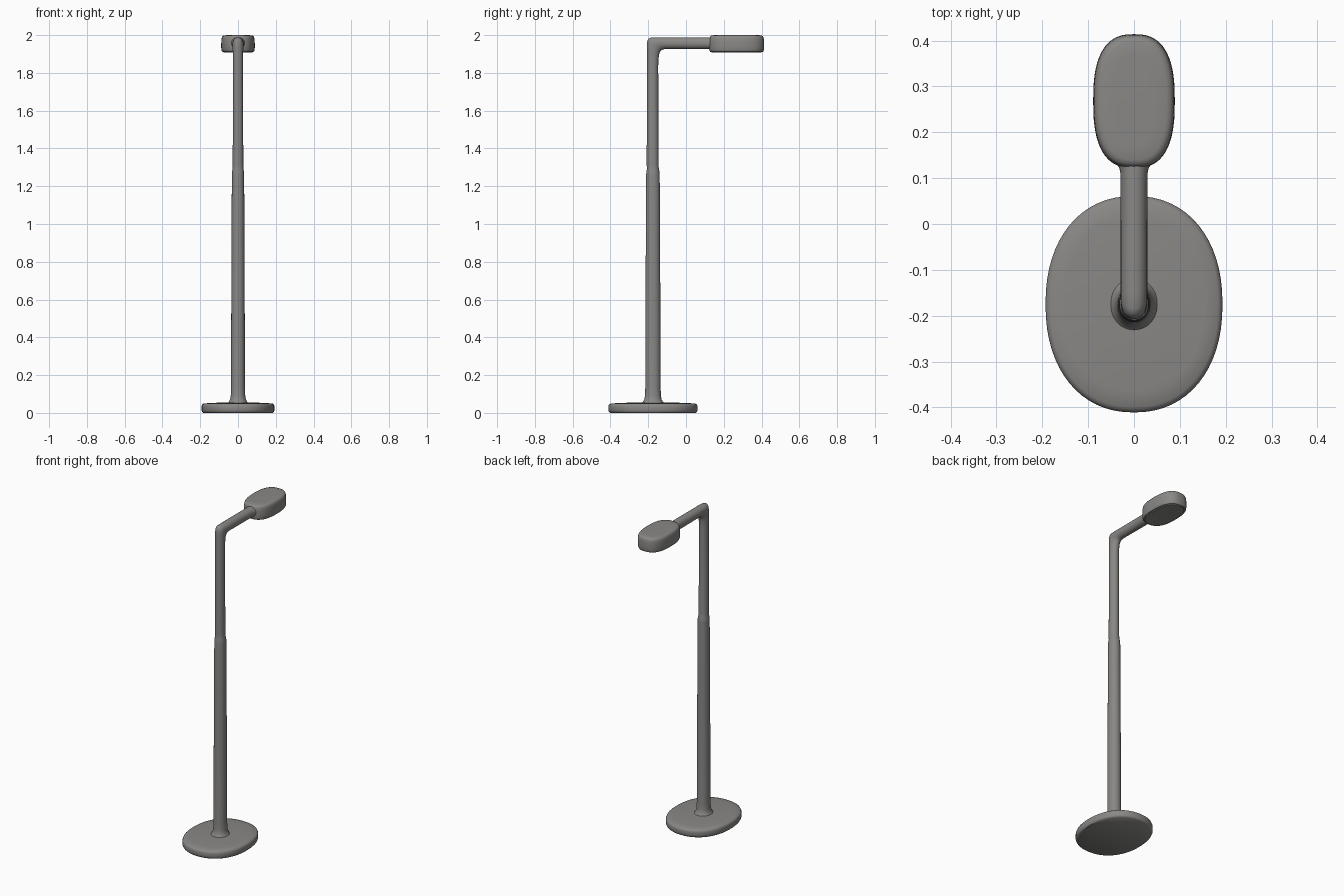
import bpy
import bmesh
from math import cos, sin, pi, copysign

default = bpy.data.objects.get("Cube")
if default:
    bpy.data.objects.remove(default)

metal = bpy.data.materials.new("grey_metal")
grey = (0.25, 0.245, 0.235, 1)
metal.diffuse_color = grey
metal.use_nodes = True
metal.node_tree.nodes["Principled BSDF"].inputs["Base Color"].default_value = grey


def loft(name, rings, power=2.0, sides=48):
    """Skin rings given as (front point yz, back point yz, half width in x)."""
    bm = bmesh.new()
    loops = []
    for (y0, z0), (y1, z1), half in rings:
        loop = []
        for i in range(sides):
            a = 2 * pi * i / sides
            c, s = [copysign(abs(v) ** (2 / power), v) for v in (cos(a), sin(a))]
            t = (1 + s) / 2
            loop.append(bm.verts.new((half * c, y0 + (y1 - y0) * t, z0 + (z1 - z0) * t)))
        loops.append(loop)
    for low, high in zip(loops, loops[1:]):
        for i in range(sides):
            j = (i + 1) % sides
            bm.faces.new((low[i], low[j], high[j], high[i]))
    bm.faces.new(loops[0][::-1])
    bm.faces.new(loops[-1])
    bmesh.ops.recalc_face_normals(bm, faces=bm.faces)
    mesh = bpy.data.meshes.new(name)
    bm.to_mesh(mesh)
    bm.free()
    mesh.materials.append(metal)
    obj = bpy.data.objects.new(name, mesh)
    bpy.context.collection.objects.link(obj)
    bpy.ops.object.select_all(action="DESELECT")
    obj.select_set(True)
    bpy.context.view_layer.objects.active = obj
    bpy.ops.object.shade_smooth_by_angle(angle=0.8)
    return obj


def level(z, y, ry, rx):
    """Horizontal ring."""
    return (y - ry, z), (y + ry, z), rx


# Oval foot with a softened rim
foot = [(0, 0.96), (0.005, 0.985), (0.012, 1), (0.036, 1), (0.044, 0.985),
        (0.049, 0.95), (0.052, 0.8), (0.056, 0.3)]
loft("base_plate", [level(z, -0.175, 0.236 * k, 0.193 * k) for z, k in foot], 2.2, 64)

# Pole flares at the foot, steps in at the collar, then bends into the arm
pole = [level(z, -0.175, r * 1.1, r) for z, r in
        [(0.05, 0.056), (0.058, 0.049), (0.07, 0.042), (0.09, 0.0385), (0.13, 0.037),
         (0.6, 0.0355), (1.0, 0.034), (1.26, 0.0325), (1.275, 0.032), (1.29, 0.029)]]
pole += [level(1.31, -0.177, 0.031, 0.028), level(1.84, -0.177, 0.03, 0.027)]
elbow = [((-0.207, 1.93), (-0.146, 1.87), 0.027),
         ((-0.207, 1.955), (-0.143, 1.895), 0.028),
         ((-0.204, 1.972), (-0.138, 1.911), 0.028),
         ((-0.197, 1.982), (-0.129, 1.921), 0.029),
         ((-0.185, 1.987), (-0.118, 1.925), 0.029),
         ((-0.15, 1.988), (-0.1, 1.927), 0.029)]
arm = [((y, 1.988), (y, 1.926), w) for y, w in
       [(0, 0.029), (0.11, 0.0295), (0.122, 0.032), (0.132, 0.038), (0.145, 0.05), (0.17, 0.06)]]
loft("pole_and_arm", pole + elbow + arm, 2.1)

# Lamp head: rounded housing with a shallow groove round the lens
head = [(1.911, 0.5), (1.908, 0.78), (1.909, 0.85), (1.914, 0.865), (1.914, 0.885),
        (1.911, 0.9), (1.912, 0.94), (1.918, 0.975), (1.928, 0.995), (1.945, 1),
        (1.965, 0.995), (1.98, 0.98), (1.99, 0.95), (1.996, 0.9), (1.999, 0.8), (2.0, 0.5)]
rings = [level(z, 0.268, 0.146 - 0.089 * (1 - k), 0.089 * k) for z, k in head]
loft("lamp_head", rings, 2.6, 64)
